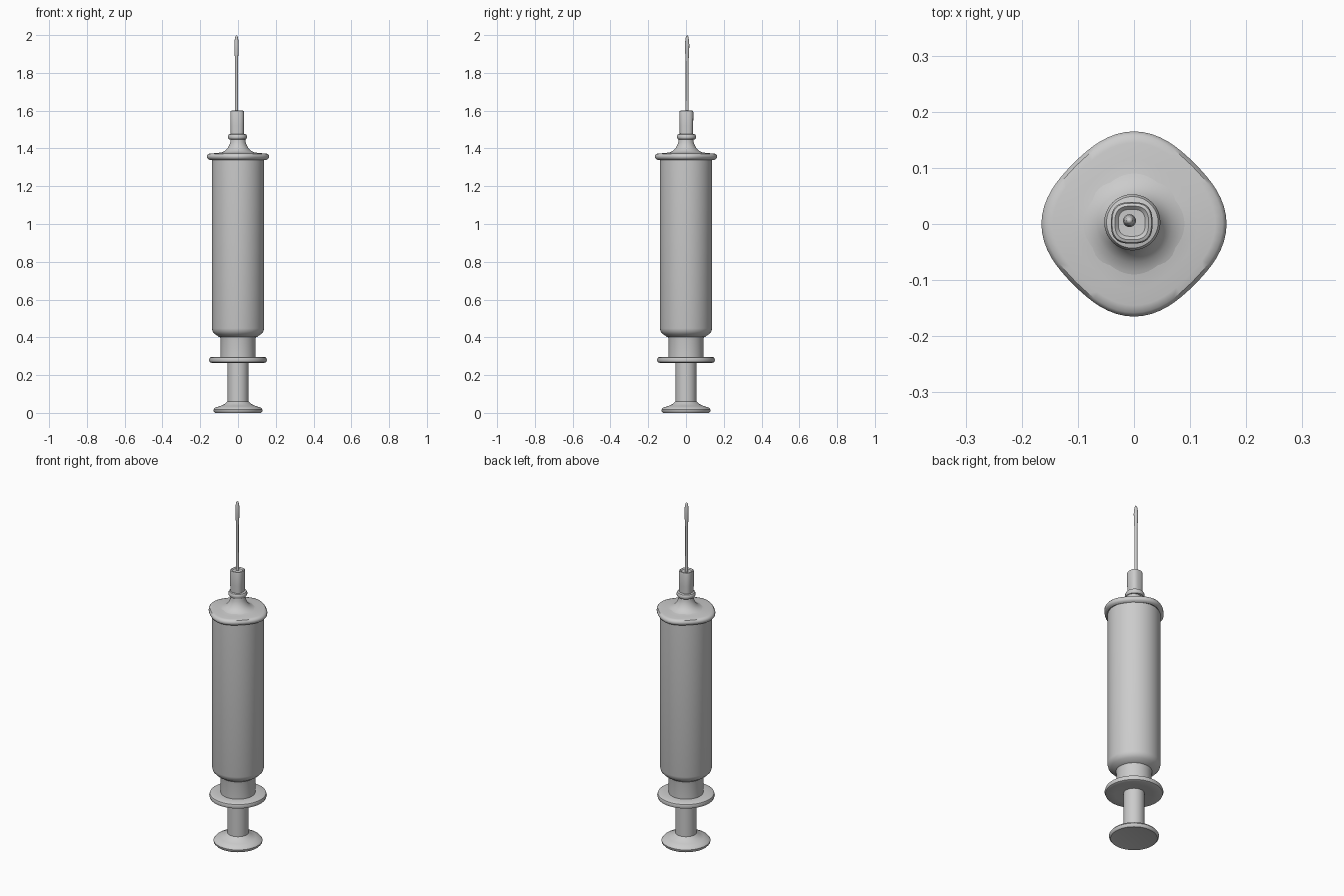
import bpy, bmesh
from math import sin, cos, pi, radians


def lathe(name, profile, center=(0, 0), section=lambda a: 1.0, segs=64, sharp=40):
    """Revolve (radius, z) points; section(angle) scales the radius for non-round parts."""
    bm = bmesh.new()
    rings = []
    for r, z in profile:
        if r == 0:
            rings.append([bm.verts.new((center[0], center[1], z))])
            continue
        ring = []
        for i in range(segs):
            a = 2 * pi * i / segs
            k = r * section(a)
            ring.append(bm.verts.new((center[0] + k * cos(a), center[1] + k * sin(a), z)))
        rings.append(ring)
    for lo, hi in zip(rings, rings[1:]):
        for i in range(segs):
            j = (i + 1) % segs
            if len(lo) == 1:
                bm.faces.new((lo[0], hi[j], hi[i]))
            elif len(hi) == 1:
                bm.faces.new((lo[i], lo[j], hi[0]))
            else:
                bm.faces.new((lo[i], lo[j], hi[j], hi[i]))
    mesh = bpy.data.meshes.new(name)
    bm.to_mesh(mesh)
    bm.free()
    ob = bpy.data.objects.new(name, mesh)
    bpy.context.collection.objects.link(ob)
    bpy.ops.object.select_all(action='DESELECT')
    ob.select_set(True)
    bpy.context.view_layer.objects.active = ob
    bpy.ops.object.shade_smooth_by_angle(angle=radians(sharp))
    return ob


def rounded_square(a):
    return (abs(cos(a)) ** 2.8 + abs(sin(a)) ** 2.8) ** (-1 / 2.8)


def soft_diamond(a):
    return 0.963 + 0.037 * cos(4 * a)


# Thumb rest and plunger rod
lathe("thumb_rest", [(0, 0.005), (0.10, 0.004), (0.122, 0), (0.129, 0.008), (0.13, 0.017),
                     (0.122, 0.027), (0.095, 0.036), (0.07, 0.047), (0.056, 0.06)])
lathe("plunger_rod", [(0.055, 0.055), (0.055, 0.275)])

# Finger flange at the bottom of the barrel
lathe("finger_flange", [(0.054, 0.27), (0.10, 0.267), (0.14, 0.265), (0.149, 0.269),
                        (0.153, 0.28), (0.149, 0.292), (0.14, 0.297), (0.09, 0.297)])

# Barrel with its narrower neck and tapered shoulder
lathe("barrel_neck", [(0.092, 0.29), (0.092, 0.385), (0.095, 0.402)])
lathe("barrel", [(0.09, 0.399), (0.102, 0.403), (0.122, 0.417), (0.134, 0.43),
                 (0.138, 0.447), (0.138, 1.345)])

# Top flange flaring up into the nozzle
lathe("nozzle_flange", [(0.134, 1.345), (0.147, 1.339), (0.158, 1.343), (0.165, 1.352),
                        (0.165, 1.362), (0.158, 1.371), (0.145, 1.374), (0.115, 1.375),
                        (0.09, 1.379)], section=soft_diamond)
lathe("nozzle_cone", [(0.105, 1.374), (0.085, 1.379), (0.068, 1.388), (0.056, 1.40),
                      (0.047, 1.415), (0.041, 1.432), (0.039, 1.455)])
lathe("nozzle_ring", [(0.036, 1.447), (0.046, 1.449), (0.05, 1.456), (0.05, 1.466),
                      (0.046, 1.474), (0.034, 1.477)], center=(-0.003, 0.003))

# Needle hub, slightly squared with a dished end
lathe("needle_hub", [(0.035, 1.47), (0.036, 1.52), (0.037, 1.59), (0.035, 1.598),
                     (0.03, 1.6), (0.024, 1.594), (0, 1.593)],
      center=(-0.004, 0.002), section=rounded_square, segs=48)

# Needle with its swollen tip
lathe("needle", [(0.008, 1.59), (0.0075, 1.70), (0.0075, 1.86), (0.009, 1.885), (0.011, 1.92),
                 (0.0115, 1.95), (0.0095, 1.975), (0.006, 1.993), (0, 2.0)],
      center=(-0.008, 0.006), segs=24)
